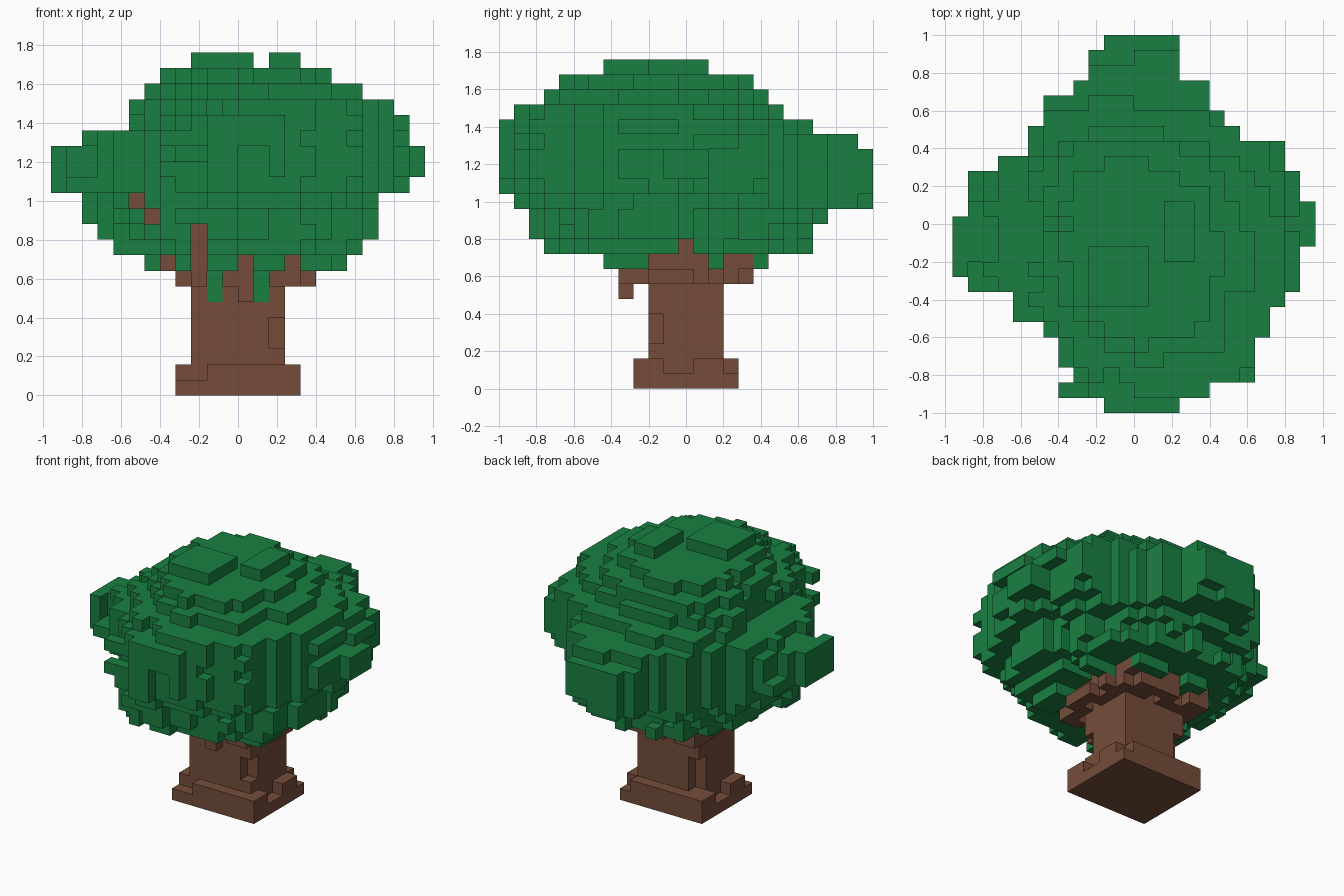
import bpy, bmesh
from mathutils import Vector, noise

if "Cube" in bpy.data.objects:
    bpy.data.objects.remove(bpy.data.objects["Cube"])

U = 0.08  # edge of one block; block (i, j, k) starts at (i*U, j*U - 1, k*U)


def material(name, rgb):
    m = bpy.data.materials.new(name)
    m.use_nodes = True
    col = (*rgb, 1.0)
    m.diffuse_color = col
    bsdf = m.node_tree.nodes["Principled BSDF"]
    bsdf.inputs["Base Color"].default_value = col
    bsdf.inputs["Roughness"].default_value = 0.9
    return m


def box(i0, i1, j0, j1, k0, k1):
    """Set of blocks, upper limits excluded."""
    return {(i, j, k) for i in range(i0, i1) for j in range(j0, j1) for k in range(k0, k1)}


def ellipse_value(i, j, x0, x1, y0, y1, power=2.2):
    u = abs(2 * (i + 0.5) - x0 - x1) / (x1 - x0)
    v = abs(2 * (j + 0.5) - y0 - y1) / (y1 - y0)
    return u ** power + v ** power


def fullness(i, j, k):
    """How far the crown fills its outline in each region."""
    if k < 16 and i < -5:
        return 0.76                       # hollow under the side bough
    if 10 <= k < 16 and i > 0 and j > 12:
        return 0.80                       # back quarter on the +x side
    if k >= 15 and i < 0 and j < 8:
        return 0.84                       # sloping front quarter
    if k >= 17 and i > 0 and j > 12:
        return 0.84                       # cut-off high corner
    return 0.92


# Crown: extent of each layer from z = 0.64 upward (x0, x1, y0, y1)
LAYERS = [
    (-6, 7, 7, 18), (-8, 8, 3, 21), (-9, 9, 2, 21), (-10, 9, 2, 22), (-10, 9, 1, 25),
    (-12, 11, 0, 25), (-12, 12, 0, 25), (-12, 12, 0, 25), (-10, 11, 0, 24),
    (-7, 11, 0, 21), (-7, 10, 1, 19), (-6, 8, 3, 18), (-5, 6, 4, 17),
]
# Crown: plan outline, x range of each row from the front to the back
ROWS = [
    (-2, 3), (-5, 5), (-4, 8), (-5, 8), (-5, 8), (-6, 9), (-8, 9), (-8, 10), (-11, 11),
    (-12, 11), (-12, 11), (-12, 12), (-12, 12), (-11, 12), (-11, 11), (-11, 11), (-9, 10),
    (-7, 10), (-7, 7), (-6, 6), (-6, 5), (-4, 5), (-3, 3), (-3, 3), (-2, 3),
]

# Clumpy body: a rounded layer wherever the noise allows, fuller at the high back corner
hull, leaves = {}, set()
for k, (x0, x1, y0, y1) in enumerate(LAYERS, 8):
    for i, j, _ in box(x0, x1, y0, y1, k, k + 1):
        if not ROWS[j][0] <= i < ROWS[j][1]:
            continue
        square = j > 12 and (k >= 17 and i < 0 or k == 16)
        f = ellipse_value(i, j, x0, x1, y0, y1, 4 if square else 2.2)
        hull[i, j, k] = f
        n = noise.noise(Vector((i // 2, j // 2, k // 2)) * 0.63 + Vector((3.1, 7.7, 1.3)))
        if f < max(0.64, fullness(i, j, k) + 0.36 * n):
            leaves.add((i, j, k))

# Twigs: wherever a column of the outline is still empty, grow its innermost blocks
for axis in range(3):
    columns = {}
    for c in sorted(hull, key=hull.get):
        columns.setdefault(c[:axis] + c[axis + 1:], []).append(c)
    for cells in columns.values():
        if not leaves.intersection(cells):
            leaves.update(cells[:3])
leaves |= box(-3, 1, 7, 11, 20, 22) | box(2, 4, 10, 14, 20, 22)  # two top clumps
leaves |= box(-4, 6, 7, 9, 8, 9)                                 # fringe over the stem

# Trunk: foot, roots, stem and flare
wood = box(-4, 4, 9, 16, 0, 1)
wood |= box(-4, 3, 10, 16, 1, 2) | box(-2, 4, 9, 11, 1, 2) | box(3, 4, 13, 15, 1, 2)
wood -= box(-4, -3, 12, 14, 1, 2)
wood |= box(-3, 3, 10, 15, 1, 9)
wood -= box(2, 3, 10, 11, 3, 5)                        # hollow in the bark
wood -= box(-3, -2, 14, 15, 2, 5)
wood |= {(i, j, 7) for i, j, _ in box(-4, 5, 8, 17, 7, 8)
         if ellipse_value(i, j, -4, 5, 8, 17) < 1.0 and (i + 2 * j) % 5}
wood |= box(-5, -2, 12, 14, 8, 9) | box(-4, -2, 15, 17, 7, 9)    # limbs on the -x side

# Limbs that show through the leaves at the front: (i, j, k0, k1)
for i, j, k0, k1 in [(-3, 8, 7, 11), (-5, 8, 8, 9), (0, 8, 6, 9), (3, 8, 7, 9), (-1, 8, 7, 8),
                     (-6, 12, 11, 12), (-7, 12, 12, 13)]:
    wood |= box(i, i + 1, j, j + 1, k0, k1)
    leaves -= box(i, i + 1, 0, j, k0, k1)
# Limbs that show on the +x side: (j0, j1, k)
for j0, j1, k in [(10, 14, 8), (15, 17, 8), (12, 13, 9)]:
    wood |= box(3, 4, j0, j1, k, k + 1)
    leaves -= box(4, 12, j0, j1, k, k + 1)
# Limb that shows at the back
wood |= box(-1, 1, 15, 17, 8, 9)
leaves -= box(-1, 1, 17, 25, 8, 9)
# Leaf tips set into the front of the stem
for i in (-2, 1):
    wood -= box(i, i + 1, 8, 11, 6, 8)
    leaves |= box(i, i + 1, 10, 11, 6, 8)
leaves -= wood
filled = wood | leaves


def block_mesh(name, cells, mat):
    """Skin the outer faces of a set of blocks."""
    bm = bmesh.new()
    for c in sorted(cells):
        for axis in range(3):
            for side in (0, 1):
                nb = list(c)
                nb[axis] += 2 * side - 1
                if tuple(nb) in filled:
                    continue
                a, b = (axis + 1) % 3, (axis + 2) % 3
                quad = []
                for da, db in ((0, 0), (1, 0), (1, 1), (0, 1)):
                    p = list(c)
                    p[axis] += side
                    p[a] += da
                    p[b] += db
                    quad.append(bm.verts.new((p[0] * U, p[1] * U - 1, p[2] * U)))
                bm.faces.new(quad if side else quad[::-1])
    bmesh.ops.remove_doubles(bm, verts=bm.verts, dist=0.001)
    me = bpy.data.meshes.new(name)
    bm.to_mesh(me)
    bm.free()
    me.materials.append(mat)
    ob = bpy.data.objects.new(name, me)
    bpy.context.collection.objects.link(ob)


block_mesh("trunk", wood, material("bark brown", (0.178, 0.073, 0.042)))
block_mesh("leaf_crown", leaves, material("leaf green", (0.010, 0.216, 0.054)))
